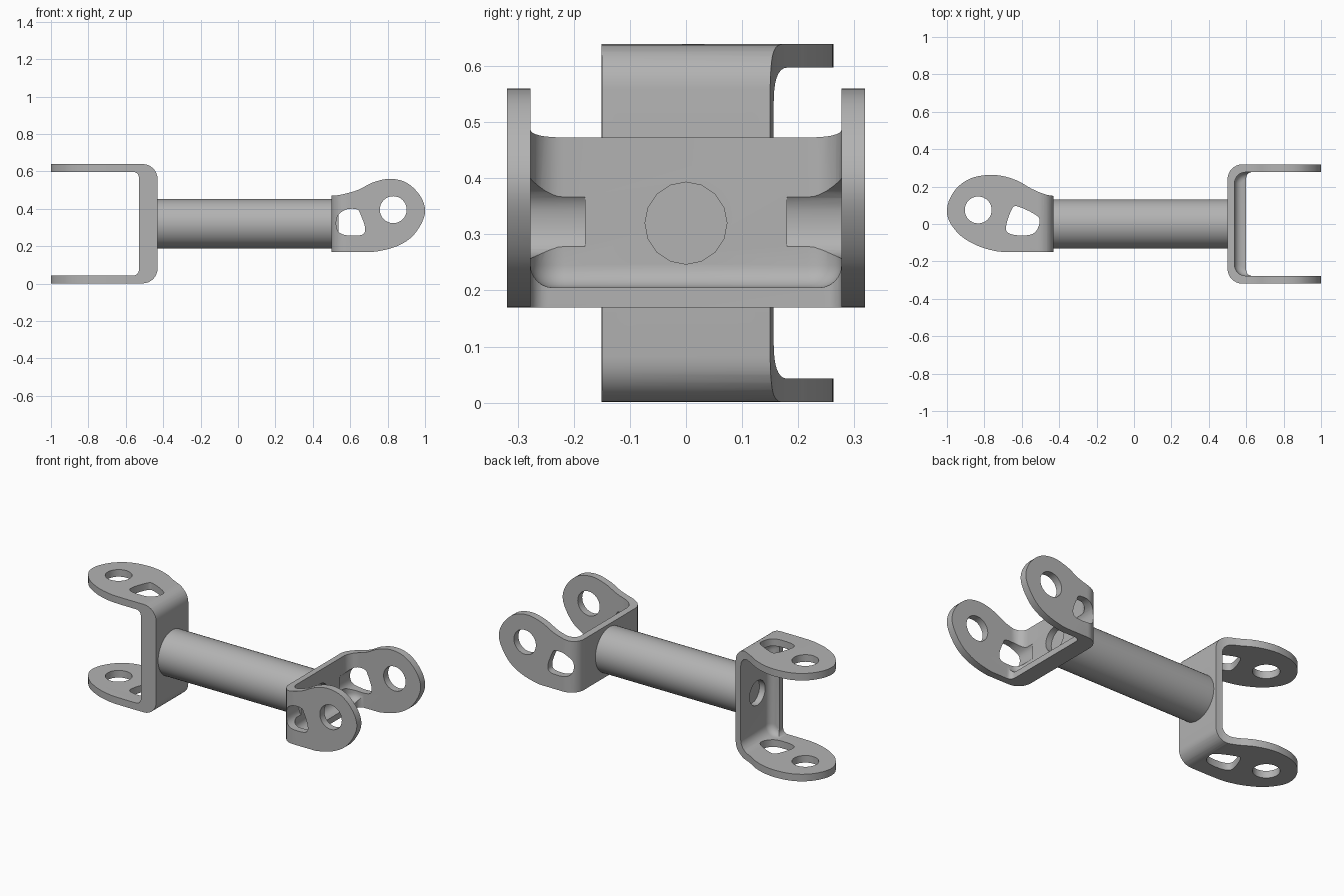
import bpy, bmesh, math
from mathutils import Matrix, Vector

cube = bpy.data.objects.get("Cube")
if cube:
    bpy.data.objects.remove(cube, do_unlink=True)

AXIS_Z = 0.32     # height of the shaft axis
HALF = 0.319      # half width across a yoke
INNER = 0.277     # half gap between its two ears
WEB = 0.037       # thickness of the yoke's back wall
LIP = 0.1         # depth of the stiffening lip

steel = bpy.data.materials.new("steel_grey")
steel.use_nodes = True
steel.diffuse_color = (0.45, 0.45, 0.45, 1)
steel.node_tree.nodes["Principled BSDF"].inputs["Base Color"].default_value = (0.45, 0.45, 0.45, 1)


def to_object(bm, name):
    bmesh.ops.recalc_face_normals(bm, faces=bm.faces)
    mesh = bpy.data.meshes.new(name)
    bm.to_mesh(mesh)
    bm.free()
    obj = bpy.data.objects.new(name, mesh)
    bpy.context.collection.objects.link(obj)
    return obj


def smooth_line(points, closed, steps=5):
    """Curve through all the points."""
    pts = [Vector(p) for p in points]
    n = len(pts)
    out = []
    for i in range(n if closed else n - 1):
        if closed:
            a, b, c, d = (pts[(i + k) % n] for k in (-1, 0, 1, 2))
        else:
            a, b, c, d = (pts[min(max(i + k, 0), n - 1)] for k in (-1, 0, 1, 2))
        for s in range(steps):
            t = s / steps
            out.append(0.5 * (2 * b + (c - a) * t + (2 * a - 5 * b + 4 * c - d) * t * t
                              + (3 * b - a - 3 * c + d) * t ** 3))
    return out if closed else out + [pts[-1]]


def prism(name, outline, y0, y1):
    """Side outline pushed across the yoke."""
    bm = bmesh.new()
    face = bm.faces.new([bm.verts.new((p[0], y0, p[1])) for p in outline])
    moved = bmesh.ops.extrude_face_region(bm, geom=[face])["geom"]
    bmesh.ops.translate(bm, verts=[v for v in moved if isinstance(v, bmesh.types.BMVert)],
                        vec=(0, y1 - y0, 0))
    return to_object(bm, name)


def rounded_box(name, x0, half, z0, radius, floor_radius=0):
    """Box with its upright edges at x0 rounded, and its floor edges if asked."""
    bm = bmesh.new()
    x1, z1 = 1.2, 0.5
    bmesh.ops.create_cube(bm, size=1)
    for v in bm.verts:
        v.co = (x1 if v.co.x > 0 else x0, math.copysign(half, v.co.y), z1 if v.co.z > 0 else z0)
    upright = [e for e in bm.edges if all(abs(v.co.x - x0) < 1e-5 for v in e.verts)
               and abs(e.verts[0].co.z - e.verts[1].co.z) > 0.1]
    bmesh.ops.bevel(bm, geom=upright, offset=radius, segments=8, profile=0.5, affect='EDGES')
    if floor_radius:
        floor = [e for e in bm.edges if all(abs(v.co.z - z0) < 1e-5 for v in e.verts)]
        bmesh.ops.bevel(bm, geom=floor, offset=floor_radius, segments=6, profile=0.5, affect='EDGES')
    return to_object(bm, name)


def cylinder(name, x0, x1, radius, sides):
    bm = bmesh.new()
    bmesh.ops.create_cone(bm, cap_ends=True, segments=sides, radius1=radius, radius2=radius, depth=x1 - x0)
    bm.transform(Matrix.Translation(((x0 + x1) / 2, 0, 0)) @ Matrix.Rotation(math.pi / 2, 4, 'Y'))
    return to_object(bm, name)


def combine(obj, tool, operation):
    mod = obj.modifiers.new("cut", 'BOOLEAN')
    mod.object, mod.operation, mod.solver = tool, operation, 'EXACT'
    bpy.context.view_layer.objects.active = obj
    bpy.ops.object.modifier_apply(modifier=mod.name)
    bpy.data.objects.remove(tool, do_unlink=True)


def finish(obj):
    obj.data.materials.clear()
    obj.data.materials.append(steel)
    bpy.ops.object.select_all(action='DESELECT')
    obj.select_set(True)
    bpy.context.view_layer.objects.active = obj
    bpy.ops.object.shade_smooth_by_angle(angle=math.radians(30))


def make_yoke(name, back, outline, slot, eye):
    """Yoke opening towards +x around the axis, its ears on the y sides."""
    yoke = rounded_box(name, back, HALF, -0.4, 0.08)
    ear = [(back - 0.05, 0.15)] + smooth_line(outline, False) + [(back - 0.05, -0.15)]
    combine(yoke, prism("outline", ear, -0.5, 0.5), 'INTERSECT')
    # pocket above the lip, then the open gap between the ears
    combine(yoke, rounded_box("pocket", back + WEB, INNER, -0.115, 0.06, 0.04), 'DIFFERENCE')
    combine(yoke, rounded_box("gap", back + LIP, INNER, -0.4, 0.03), 'DIFFERENCE')
    # round eye and lightening slot in each ear
    ring = [(eye[0] + 0.072 * math.cos(math.tau * i / 32),
             eye[1] + 0.072 * math.sin(math.tau * i / 32)) for i in range(32)]
    for side in (-1, 1):
        for shape in (ring, smooth_line(slot, True)):
            combine(yoke, prism("ear_hole", shape, side * 0.18, side * 0.5), 'DIFFERENCE')
    # bore through the back wall
    combine(yoke, cylinder("bore", back - 0.1, back + 0.15, 0.073, 16), 'DIFFERENCE')
    finish(yoke)
    return yoke


# Yoke with upright ears
yoke_a = make_yoke(
    "upright_yoke", 0.5,
    [(0.5, 0.15), (0.55, 0.155), (0.64, 0.18), (0.72, 0.22), (0.81, 0.24), (0.9, 0.22),
     (0.97, 0.155), (1, 0.08), (0.985, 0.01), (0.93, -0.07), (0.85, -0.12), (0.75, -0.147),
     (0.68, -0.15), (0.5, -0.15)],
    [(0.53, 0.035), (0.575, 0.075), (0.635, 0.077), (0.655, 0.05), (0.68, -0.025),
     (0.66, -0.06), (0.57, -0.06), (0.53, -0.03)],
    (0.83, 0.075))
yoke_a.location.z = AXIS_Z

# Yoke with level ears, turned to the other end
yoke_b = make_yoke(
    "level_yoke", 0.43,
    [(0.43, 0.15), (0.48, 0.16), (0.55, 0.19), (0.62, 0.23), (0.7, 0.256), (0.78, 0.262),
     (0.87, 0.245), (0.94, 0.2), (0.985, 0.135), (1, 0.07), (0.985, 0.01), (0.93, -0.06),
     (0.85, -0.11), (0.77, -0.138), (0.68, -0.15), (0.43, -0.15)],
    [(0.685, -0.02), (0.65, 0.085), (0.61, 0.09), (0.52, 0.045), (0.505, 0.01),
     (0.525, -0.04), (0.57, -0.06), (0.655, -0.055)],
    (0.833, 0.075))
yoke_b.data.transform(Matrix(((-1, 0, 0, 0), (0, 0, 1, 0), (0, 1, 0, 0), (0, 0, 0, 1))))
yoke_b.location.z = AXIS_Z

# Shaft between the yokes
shaft = cylinder("shaft", -0.43, 0.5, 0.132, 48)
shaft.location.z = AXIS_Z
finish(shaft)
